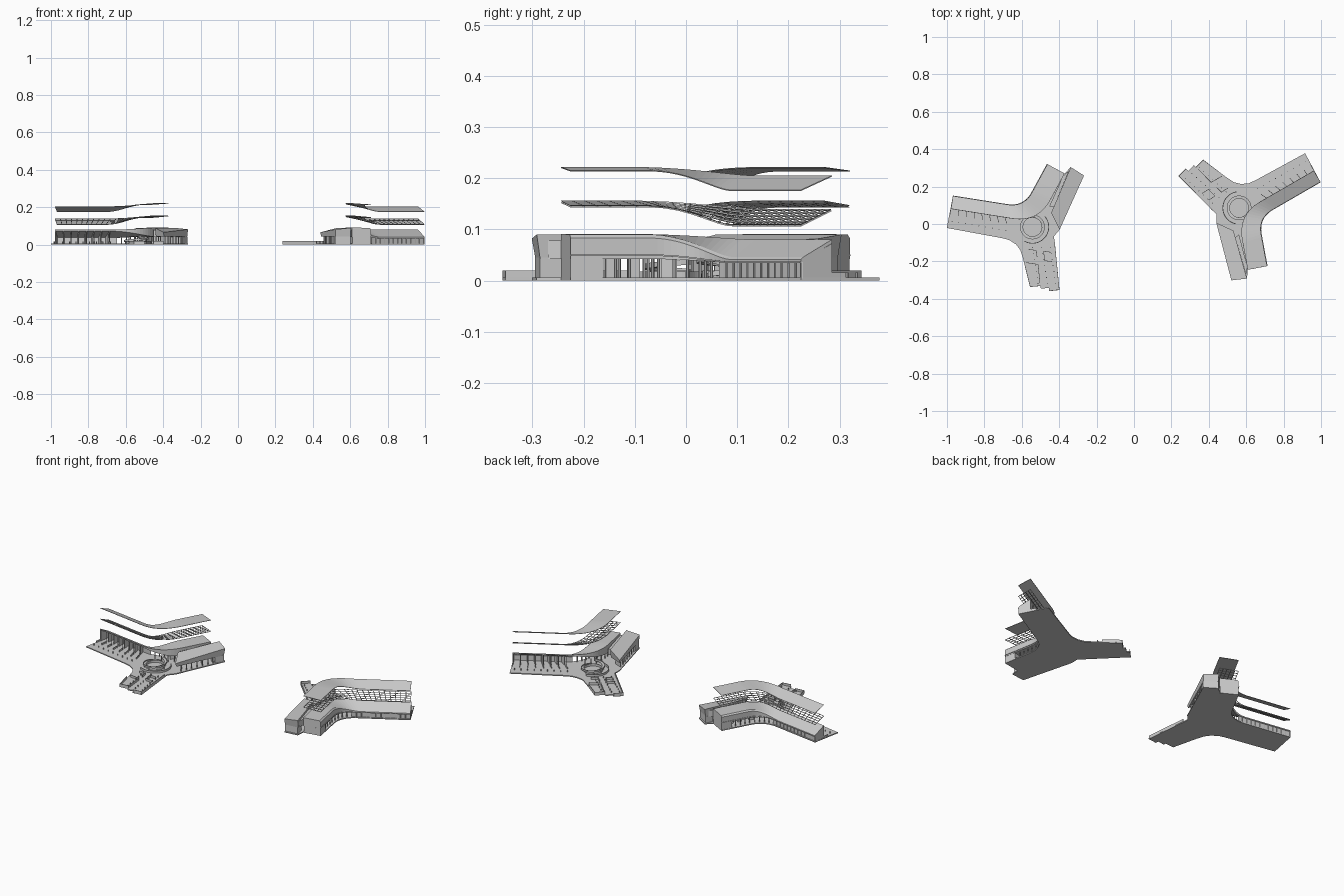
import bpy, bmesh, math
from mathutils import Vector as V, Matrix

if "Cube" in bpy.data.objects:
    bpy.data.objects.remove(bpy.data.objects["Cube"])

# The same Y-shaped building stands twice, the second one turned
PLACES = [Matrix.Translation((-.543, -.016, 0)),
          Matrix.Translation((.562, .086, 0)) @ Matrix.Rotation(math.radians(-141), 4, 'Z')]


def place(name, bm, wire=0):
    bmesh.ops.recalc_face_normals(bm, faces=bm.faces)
    me = bpy.data.meshes.new(name)
    bm.to_mesh(me)
    bm.free()
    for k, m in enumerate(PLACES):
        ob = bpy.data.objects.new(f"{name}_{k + 1}", me)
        bpy.context.collection.objects.link(ob)
        ob.matrix_world = m
        if wire:
            w = ob.modifiers.new("lattice", 'WIREFRAME')
            w.thickness = wire
            w.use_replace = True


def prism(bm, bottom, top):
    a = [bm.verts.new(p) for p in bottom]
    b = [bm.verts.new(p) for p in top]
    bm.faces.new(a[::-1])
    bm.faces.new(b)
    n = len(a)
    for i in range(n):
        bm.faces.new((a[i], a[(i + 1) % n], b[(i + 1) % n], b[i]))


def flat(bm, pts, z0, z1):
    prism(bm, [(p[0], p[1], z0) for p in pts], [(p[0], p[1], z1) for p in pts])


def wall(bm, p, q, z0, z1, t=.004):
    p, q = V(p[:2]), V(q[:2])
    d = (q - p).normalized() * t / 2
    n = V((-d.y, d.x))
    flat(bm, [p - n, q - n, q + n, p + n], z0, z1)


def column(bm, p, z0, z1, r=.003):
    flat(bm, [(p[0] + r * math.cos(k * math.pi / 3), p[1] + r * math.sin(k * math.pi / 3))
              for k in range(6)], z0, z1)


def loft(bm, sections):
    rings = [[bm.verts.new(p) for p in s] for s in sections]
    n = len(rings[0])
    for r, s in zip(rings, rings[1:]):
        for i in range(n):
            bm.faces.new((r[i], r[(i + 1) % n], s[(i + 1) % n], s[i]))
    bm.faces.new(rings[0][::-1])
    bm.faces.new(rings[-1])


# Plan of the bent wing: outer and inner edge, each a filleted corner
A, B = .46, .73


def bent(start, corner, end, t, s):
    start, corner, end = V(start), V(corner), V(end)
    f0 = corner + (start - corner).normalized() * t
    f1 = corner + (end - corner).normalized() * t
    if s <= A:
        return start.lerp(f0, s / A)
    if s >= B:
        return f1.lerp(end, (s - B) / (1 - B))
    u = (s - A) / (B - A)
    return f0.lerp(corner, u).lerp(corner.lerp(f1, u), u)


def plan(s, f):
    o = bent((-.425, .166), (-.045, .106), (.08, .336), .09, s)
    i = bent((-.436, .097), (.030, .023), (.172, .286), .14, s)
    return o.lerp(i, f)


def mix(a, b, s):
    u = min(1, max(0, (s - A + .04) / (B - A + .06)))
    u = u * u * (3 - 2 * u)
    return a + (b - a) * u


def P(s, f, z):
    p = plan(s, f)
    return V((p.x, p.y, z))


S = [k / 48 for k in range(49)]

# Ground plate
edge = [plan(s, 0) for s in S]
plate = edge + [(.172, .286), (.205, .32), (.276, .275), (.145, -.015), (.115, -.05), (.145, -.337),
                (.09, -.343), (.087, -.325), (.045, -.33), (.043, -.315), (-.013, -.321), (-.05, -.17),
                (-.064, -.125), (-.088, -.093), (-.123, -.07), (-.16, -.06), (-.458, -.005)]
bm = bmesh.new()
flat(bm, plate, 0, .006)
place("ground_plate", bm)

# Wing roof: upper storey on one arm, falling to a sloped eave on the other
bm = bmesh.new()
loft(bm, [[P(s, 0, mix(.035, .042, s)), P(s, 0, mix(.041, .083, s)), P(s, .08, mix(.046, .09, s)),
           P(s, 1, mix(.08, .091, s)), P(s, 1, mix(.073, .042, s))] for s in S])
place("wing_roof", bm)

# Fascia lip that follows the eave
bm = bmesh.new()
loft(bm, [[P(s, -.03, mix(.034, .048, s)), P(s, -.03, mix(.037, .051, s)),
           P(s, .02, mix(.037, .051, s)), P(s, .02, mix(.034, .048, s))] for s in S])
place("eave_lip", bm)

# Facade, partitions and columns below the wing
bm = bmesh.new()
for k in range(24):
    s0, s1 = k / 48, (k + 1) / 48
    wall(bm, plan(s0, .1), plan(s1, .1), .004, .038, .003)
    if k % 2 == 0:
        column(bm, plan(s0 + .002, .06), .004, .036, .002)
place("wing_facade", bm)

bm = bmesh.new()
d = V((.988, -.156, 0)) * .004
for k in range(8):
    s = k * .058
    f1 = 1 if k == 0 else .72
    q = [P(s, .0 if k == 0 else .1, .004), P(s, f1, .004), P(s, f1, .036 + .036 * f1),
         P(s, .0 if k == 0 else .1, .037)]
    prism(bm, q, [p + d for p in q])
    column(bm, plan(s + .005, .97), .004, .073, .002)
    wall(bm, plan(s, 1.0), plan(s, 1.45), .004, .016, .003)
place("wing_partitions", bm)

bm = bmesh.new()
for k in range(9):
    s = .54 + k * .045
    column(bm, plan(s, .12), .004, .044)
    column(bm, plan(s, .85), .004, .044)
for s0, s1, f in ((.9, 1, .03), (.9, 1, .95), (.66, .7, .5), (.76, .8, .5), (.84, .87, .5)):
    wall(bm, plan(s0, f), plan(s1, f), .004, .044)
wall(bm, plan(.997, .03), plan(.997, .97), .004, .044)
wall(bm, plan(.9, .03), plan(.9, .6), .004, .044)
place("upper_storey_supports", bm)

# Second block beside the upper storey, tapering to a nose
p1, p2, p3, p4 = V((.205, .32)), V((.276, .275)), V((.145, -.015)), V((.1, .075))
mid = (p1 + p2 + p3 + p4) / 4
bm = bmesh.new()
low = [p.lerp(mid, .05) for p in (p1, p2, p3, p4)]
prism(bm, [(p.x, p.y, z) for p, z in zip(low, (.042, .042, .045, .042))],
      [(p.x, p.y, z) for p, z in zip((p1, p2, p3, p4), (.09, .082, .066, .09))])
# Link between both volumes
flat(bm, [(.165, .275), (.195, .3), (.115, .11), (.09, .11)], .042, .078)
place("second_block", bm)

bm = bmesh.new()
e0, e1 = p1.lerp(mid, .06), p2.lerp(mid, .06)
g0, g1 = p1.lerp(p4, .2), p2.lerp(p3, .2)
wall(bm, e0, e1, .004, .045)
wall(bm, e1, g1.lerp(g0, .1), .004, .045)
wall(bm, e0, g0, .004, .045)
for k in range(1, 8):
    c = p2.lerp(p3, .12 + k * .11)
    w = p1.lerp(p4, .12 + k * .11)
    column(bm, c.lerp(w, .12), .004, .045)
    if k % 2:
        wall(bm, c.lerp(w, .15), c.lerp(w, .6), .004, .045, .003)
place("second_block_supports", bm)

# Round hall: drum wall, rim and spiral ramp
bm = bmesh.new()


def arc(bm, r0, r1, a0, a1, z0, z1, th, n=32):
    secs = []
    for k in range(n + 1):
        u = k / n
        a = math.radians(a0 + (a1 - a0) * u)
        c, s, z = math.cos(a), math.sin(a), z0 + (z1 - z0) * u
        secs.append([(r0 * c, r0 * s, z), (r1 * c, r1 * s, z),
                     (r1 * c, r1 * s, z - th), (r0 * c, r0 * s, z - th)])
    loft(bm, secs)


arc(bm, .05, .054, 0, 359.9, .02, .02, .016)
arc(bm, .05, .066, 100, 440, .012, .04, .004)
arc(bm, .064, .066, 100, 440, .018, .046, .006)
arc(bm, .085, .089, -120, 40, .018, .018, .014)
for k in range(8):
    a = k * math.pi / 4
    column(bm, (.058 * math.cos(a), .058 * math.sin(a)), .004, .014)
place("spiral_ramp", bm)

# Low cut walls and column stubs on the open arm
bm = bmesh.new()
for p, q in (((.118, -.08), (.143, -.335)), ((.143, -.335), (.09, -.341)), ((-.012, -.319), (.043, -.314)),
             ((-.012, -.319), (-.038, -.215)), ((.03, -.2), (.04, -.3)), ((.03, -.2), (-.035, -.19)),
             ((.06, -.13), (.1, -.135)), ((.06, -.13), (.065, -.18)), ((.065, -.18), (.105, -.185)),
             ((-.02, -.12), (.02, -.125)), ((.02, -.125), (.025, -.16))):
    wall(bm, p, q, .004, .02, .003)
for k in range(7):
    for x in (-.0, .05, .095):
        column(bm, (x + k * .005, -.11 - k * .032), .004, .016, .0025)
for k in range(9):
    column(bm, (-.43 + k * .036, .03 - k * .006), .004, .016, .0025)
place("low_walls", bm)

# Floating structural lattice
bm = bmesh.new()
N, M = 24, 5
g = [[bm.verts.new(P(k / N, j / M, mix(.108, .145, k / N) +
                     mix(.030, .009, k / N) * j / M)) for j in range(M + 1)] for k in range(N + 1)]
for k in range(N):
    for j in range(M):
        bm.faces.new((g[k][j], g[k + 1][j], g[k + 1][j + 1], g[k][j + 1]))
place("roof_lattice", bm, .0045)

# Floating roof skin
bm = bmesh.new()
loft(bm, [[P(s, 0, mix(.175, .213, s)), P(s, 0, mix(.177, .215, s)),
           P(s, 1, mix(.205, .222, s)), P(s, 1, mix(.203, .220, s))] for s in S])
place("roof_skin", bm)
